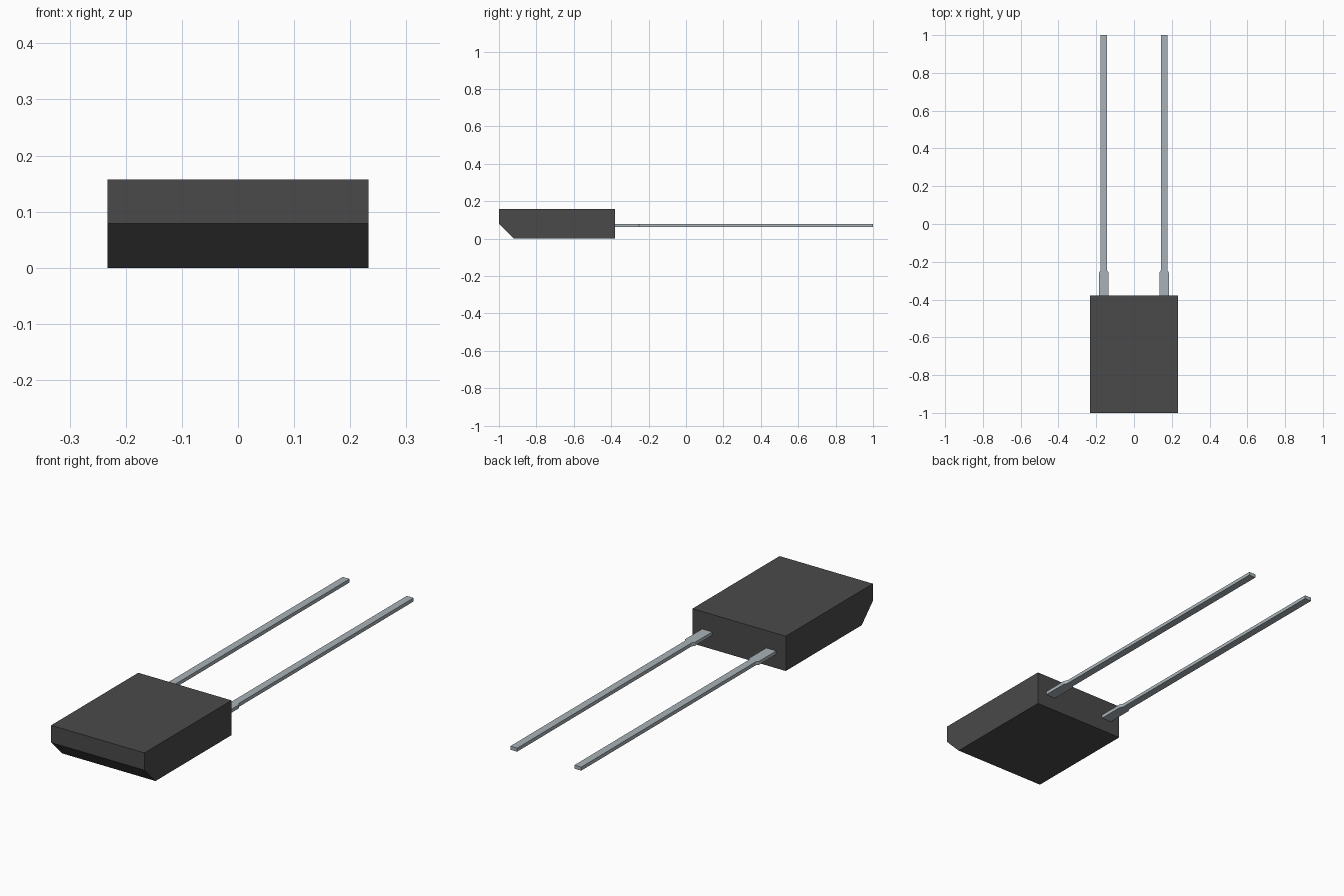
import bpy
import bmesh

cube = bpy.data.objects.get("Cube")
if cube:
    bpy.data.objects.remove(cube, do_unlink=True)


def make_material(name, color):
    mat = bpy.data.materials.new(name)
    mat.use_nodes = True
    mat.diffuse_color = (*color, 1)
    mat.node_tree.nodes["Principled BSDF"].inputs["Base Color"].default_value = (*color, 1)
    return mat


def extrude_profile(name, points, offset, mat):
    """Extrude a closed 3D outline along an offset into a flat-shaded solid."""
    bm = bmesh.new()
    face = bm.faces.new([bm.verts.new(p) for p in points])
    result = bmesh.ops.extrude_face_region(bm, geom=[face], use_keep_orig=True)
    verts = [g for g in result["geom"] if isinstance(g, bmesh.types.BMVert)]
    bmesh.ops.translate(bm, verts=verts, vec=offset)
    bmesh.ops.recalc_face_normals(bm, faces=bm.faces[:])
    mesh = bpy.data.meshes.new(name)
    bm.to_mesh(mesh)
    bm.free()
    mesh.materials.append(mat)
    obj = bpy.data.objects.new(name, mesh)
    bpy.context.collection.objects.link(obj)
    return obj


black = make_material("black_plastic", (0.068, 0.068, 0.068))
metal = make_material("tinned_metal", (0.40, 0.45, 0.48))

# Body: side profile with a chamfered lower front edge
half_w = 0.233
side = [(-1.0, 0.157), (-1.0, 0.079), (-0.921, 0.0), (-0.379, 0.0), (-0.379, 0.157)]
extrude_profile("body", [(-half_w, y, z) for y, z in side], (2 * half_w, 0, 0), black)

# Leads: wide shoulder at the body, short taper, long narrow pin
half_outline = [(0.025, -0.38), (0.025, -0.257), (0.017, -0.245), (0.017, 1.0)]
outline = half_outline + [(-x, y) for x, y in reversed(half_outline)]
for name, cx in (("left_lead", 0.16), ("right_lead", -0.16)):
    extrude_profile(name, [(cx + x, y, 0.062) for x, y in outline], (0, 0, 0.016), metal)
